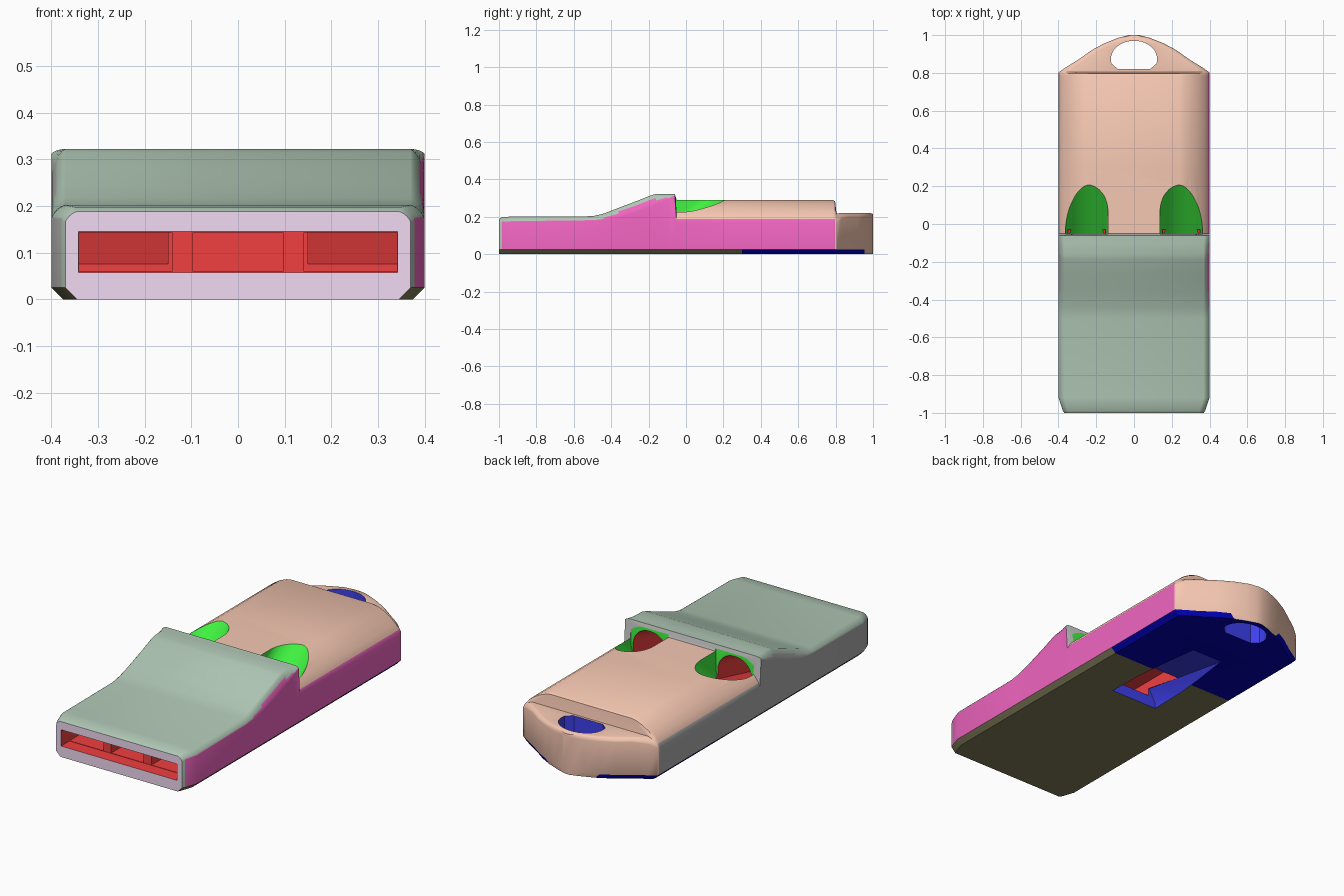
import bpy, bmesh, math

if "Cube" in bpy.data.objects:
    bpy.data.objects.remove(bpy.data.objects["Cube"])

PALETTE = {
    "rear_top": (0.93, 0.58, 0.45), "front_top": (0.43, 0.57, 0.46),
    "right_side": (0.87, 0.13, 0.53), "left_side": (0.42, 0.42, 0.42),
    "front_face": (0.88, 0.70, 0.90), "rear_bottom": (0.0, 0.0, 0.45),
    "front_bottom": (0.21, 0.20, 0.10), "wall": (0.68, 0.68, 0.68),
    "channel": (0.88, 0.05, 0.05), "scoop": (0.05, 0.87, 0.05),
    "groove": (0.05, 0.05, 0.85)}
MATS = {}
for name, c in PALETTE.items():
    MATS[name] = bpy.data.materials.new(name)
    MATS[name].diffuse_color = (*c, 1)
ORDER = list(PALETTE)


def make_object(name, bm, mats):
    mesh = bpy.data.meshes.new(name)
    bm.to_mesh(mesh)
    bm.free()
    for m in mats:
        mesh.materials.append(MATS[m])
    ob = bpy.data.objects.new(name, mesh)
    bpy.context.collection.objects.link(ob)
    return ob


def section(y, w, zs, wt, zt):
    """Closed cross-section: chamfered base, upright side, rounded shoulder."""
    c = min(0.025, w / 2)
    half = [(w - c, 0), (w, 0.025)]
    for i in range(7):
        a = math.pi / 2 * i / 6
        k, s = abs(math.cos(a)) ** 1.35, math.sin(a) ** 1.35
        half.append((wt + (w - wt) * k, zs + (zt - zs) * s))
    return [(x, y, z) for x, z in half] + [(-x, y, z) for x, z in reversed(half)]


# body: stations of y, half width, side height, top half width, top height
stations = [
    (-1.0, .37, .165, .345, .188), (-.985, .378, .17, .35, .198),
    (-.92, .4, .172, .37, .202), (-.5, .4, .178, .37, .203),
    (-.44, .4, .183, .37, .217), (-.36, .4, .197, .37, .248),
    (-.27, .4, .222, .37, .282), (-.19, .4, .253, .37, .314),
    (-.16, .4, .265, .37, .322), (-.1, .4, .293, .37, .322),
    (-.06, .4, .312, .375, .322),
    (-.05, .4, .17, .24, .29), (.3, .4, .17, .24, .29),
    (.785, .4, .17, .24, .29), (.797, .4, .17, .24, .283),
    (.805, .397, .17, .34, .218), (.83, .36, .19, .32, .22),
    (.87, .295, .2, .26, .22), (.92, .225, .2, .19, .22),
    (.955, .16, .2, .13, .22), (.985, .085, .2, .06, .22),
    (1.0, .025, .2, .015, .215)]
bm = bmesh.new()
rings = [[bm.verts.new(p) for p in section(*s)] for s in stations]
for a, b in zip(rings, rings[1:]):
    for i in range(len(a)):
        j = (i + 1) % len(a)
        bm.faces.new((a[i], a[j], b[j], b[i]))
bm.faces.new(rings[0])
bm.faces.new(rings[-1])
bmesh.ops.recalc_face_normals(bm, faces=bm.faces)
bm.normal_update()
for f in bm.faces:
    n, c = f.normal, f.calc_center_median()
    if n.y < -0.8:
        part = "front_face"
    elif n.z < -0.4:
        part = "front_bottom" if c.y < 0.3 else "rear_bottom"
    elif -0.06 < c.y < -0.05 and abs(n.x) < 0.9:
        part = "wall"
    elif abs(n.x) > 0.9 and c.y < 0.8:
        part = "right_side" if n.x > 0 else "left_side"
    else:
        part = "front_top" if c.y < -0.05 else "rear_top"
    f.material_index = ORDER.index(part)
body = make_object("whistle_body", bm, ORDER)


def cut(points, mat):
    """Subtract the convex hull of the points from the body."""
    bm = bmesh.new()
    vs = [bm.verts.new(p) for p in points]
    res = bmesh.ops.convex_hull(bm, input=vs)
    junk = {g for g in res["geom_interior"] + res["geom_unused"]
            if isinstance(g, bmesh.types.BMVert)}
    if junk:
        bmesh.ops.delete(bm, geom=list(junk), context='VERTS')
    bmesh.ops.recalc_face_normals(bm, faces=bm.faces)
    cutter = make_object("cutter", bm, [mat])
    cutter.hide_render = True
    mod = body.modifiers.new("cut", 'BOOLEAN')
    mod.operation, mod.object, mod.solver = 'DIFFERENCE', cutter, 'EXACT'
    mod.material_mode = 'TRANSFER'
    bpy.context.view_layer.objects.active = body
    bpy.ops.object.modifier_apply(modifier=mod.name)
    bpy.data.objects.remove(cutter)


def box(x0, x1, y0, y1, z0, z1):
    return [(x, y, z) for x in (x0, x1) for y in (y0, y1) for z in (z0, z1)]


# mouth slot and centre air channel
cut(box(-.342, .342, -1.1, -.93, .058, .145), "channel")
cut(box(-.096, .096, -.95, .3, .06, .143), "channel")

arc = [math.pi * i / 20 for i in range(21)]
for s in (-1, 1):
    # side air channel, then a passage rising to the arched outlet
    cut(box(s * .142, s * .341, -.95, -.34, .06, .143), "channel")
    outlet = [(s * .25 + .1 * math.cos(a), -.03, .2 + .1 * math.sin(a)) for a in arc]
    cut(outlet + box(s * .15, s * .34, -.4, -.399, .062, .141)
        + [(s * .25 + d, -.03, .15) for d in (-.1, .1)], "channel")
    # sloping scoop behind the arch
    pts = []
    for a in arc:
        x, z = s * .25 + .112 * math.cos(a), -.1 * math.sin(a)
        pts += [(x, -.054, .2 + z), (x, .346, .49 + z)]
    cut(pts + box(s * .25 - .112, s * .25 + .112, -.054, .346, .6, .61), "scoop")

# ramped groove under the body opening into the centre channel
cut([(sx * x, y, z) for sx in (-1, 1) for x, y, z in
     ((.14, 0, -.05), (.14, 0, .03), (.1, 0, .1), (.13, .55, -.05), (.09, .6, -.004))], "groove")

# lanyard hole
ring = [(.122 * math.cos(a), .875 + .095 * math.sin(a)) for a in arc]
ring += [(-.12, .85), (-.085, .82), (.085, .82), (.12, .85)]
cut([(x, y, z) for x, y in ring for z in (-.1, .4)], "groove")

bpy.ops.object.select_all(action='DESELECT')
body.select_set(True)
bpy.context.view_layer.objects.active = body
bpy.ops.object.shade_smooth_by_angle(angle=math.radians(32))

for m in bpy.data.materials:
    if m.users and not m.is_grease_pencil:
        m.use_nodes = True
        m.node_tree.nodes["Principled BSDF"].inputs["Base Color"].default_value = m.diffuse_color
